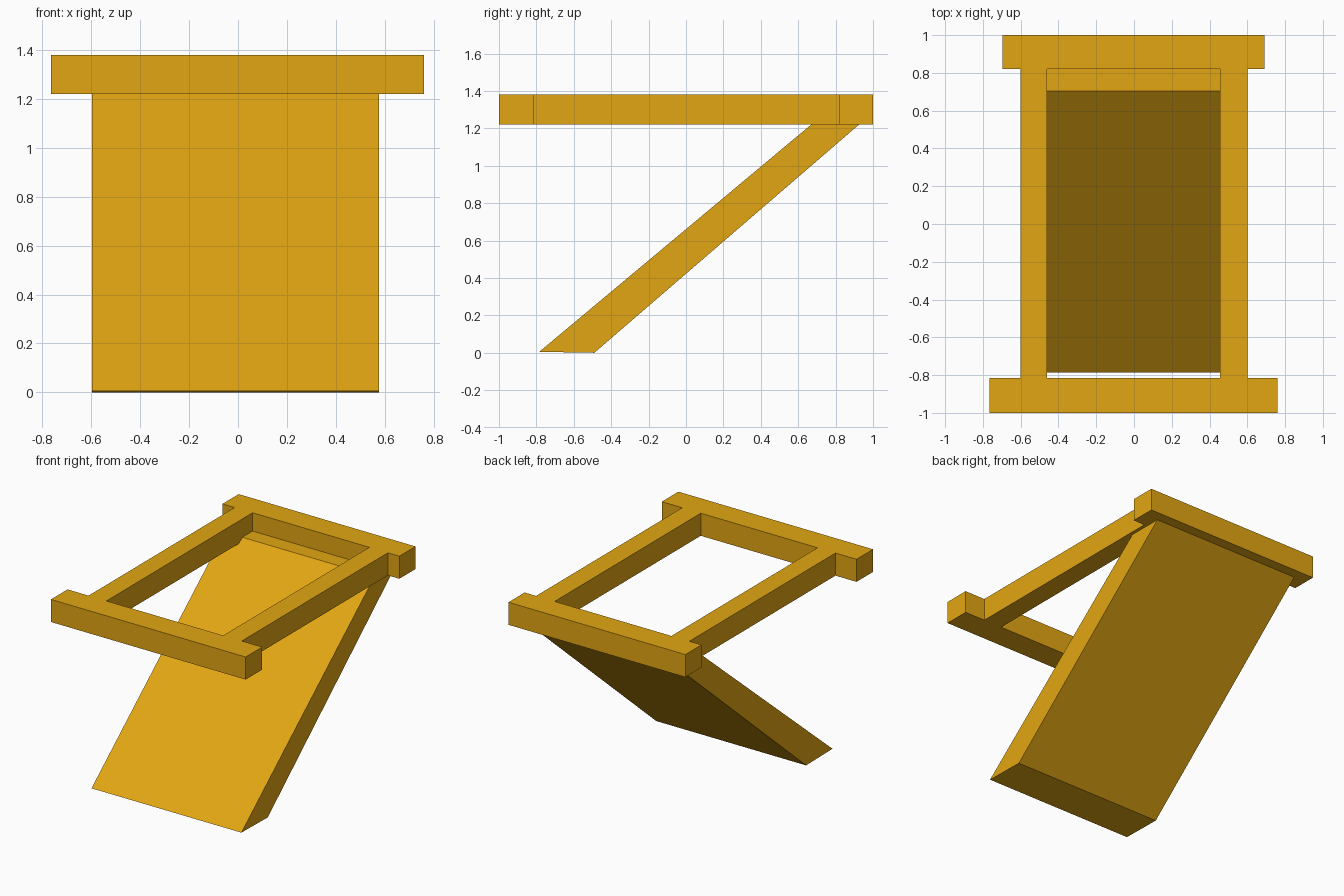
import bpy, bmesh

if "Cube" in bpy.data.objects:
    bpy.data.objects.remove(bpy.data.objects["Cube"])

mat = bpy.data.materials.new("golden wood")
mat.diffuse_color = (0.76, 0.38, 0.006, 1)
mat.use_nodes = True
mat.node_tree.nodes["Principled BSDF"].inputs["Base Color"].default_value = mat.diffuse_color


def finish(name, bm):
    bmesh.ops.recalc_face_normals(bm, faces=bm.faces)
    mesh = bpy.data.meshes.new(name)
    bm.to_mesh(mesh)
    bm.free()
    mesh.materials.append(mat)
    obj = bpy.data.objects.new(name, mesh)
    bpy.context.collection.objects.link(obj)
    return obj


def extrude(bm, faces, offset):
    res = bmesh.ops.extrude_face_region(bm, geom=faces, use_keep_orig=True)
    verts = [g for g in res["geom"] if isinstance(g, bmesh.types.BMVert)]
    bmesh.ops.translate(bm, verts=verts, vec=offset)


# Top frame: two end bars joined by two side rails, in one piece
Z0, Z1 = 1.22, 1.38
FRONT, BACK = -0.815, 0.82
RAIL_X = [-0.60, -0.46, 0.455, 0.60]
bm = bmesh.new()
front_row = [bm.verts.new((x, FRONT, Z0)) for x in RAIL_X]
back_row = [bm.verts.new((x, BACK, Z0)) for x in RAIL_X]
for row, y_in, y_out, x0, x1 in ((front_row, FRONT, -1, -0.765, 0.76),
                                 (back_row, BACK, 1, -0.695, 0.69)):
    ends = [bm.verts.new(p) for p in ((x1, y_in, Z0), (x1, y_out, Z0),
                                      (x0, y_out, Z0), (x0, y_in, Z0))]
    bm.faces.new(row + ends)
for i in (0, 2):
    bm.faces.new((front_row[i], front_row[i + 1], back_row[i + 1], back_row[i]))
bmesh.ops.recalc_face_normals(bm, faces=bm.faces)
extrude(bm, bm.faces[:], (0, 0, Z1 - Z0))
finish("top_frame", bm)

# Sloping panel: side profile swept across x, its top let into the frame
profile = [(-0.785, 0.005), (-0.49, 0.0), (0.96, 1.25), (0.705, 1.25)]
bm = bmesh.new()
side = bm.faces.new([bm.verts.new((-0.598, y, z)) for y, z in profile])
extrude(bm, [side], (1.174, 0, 0))
finish("sloping_panel", bm)
